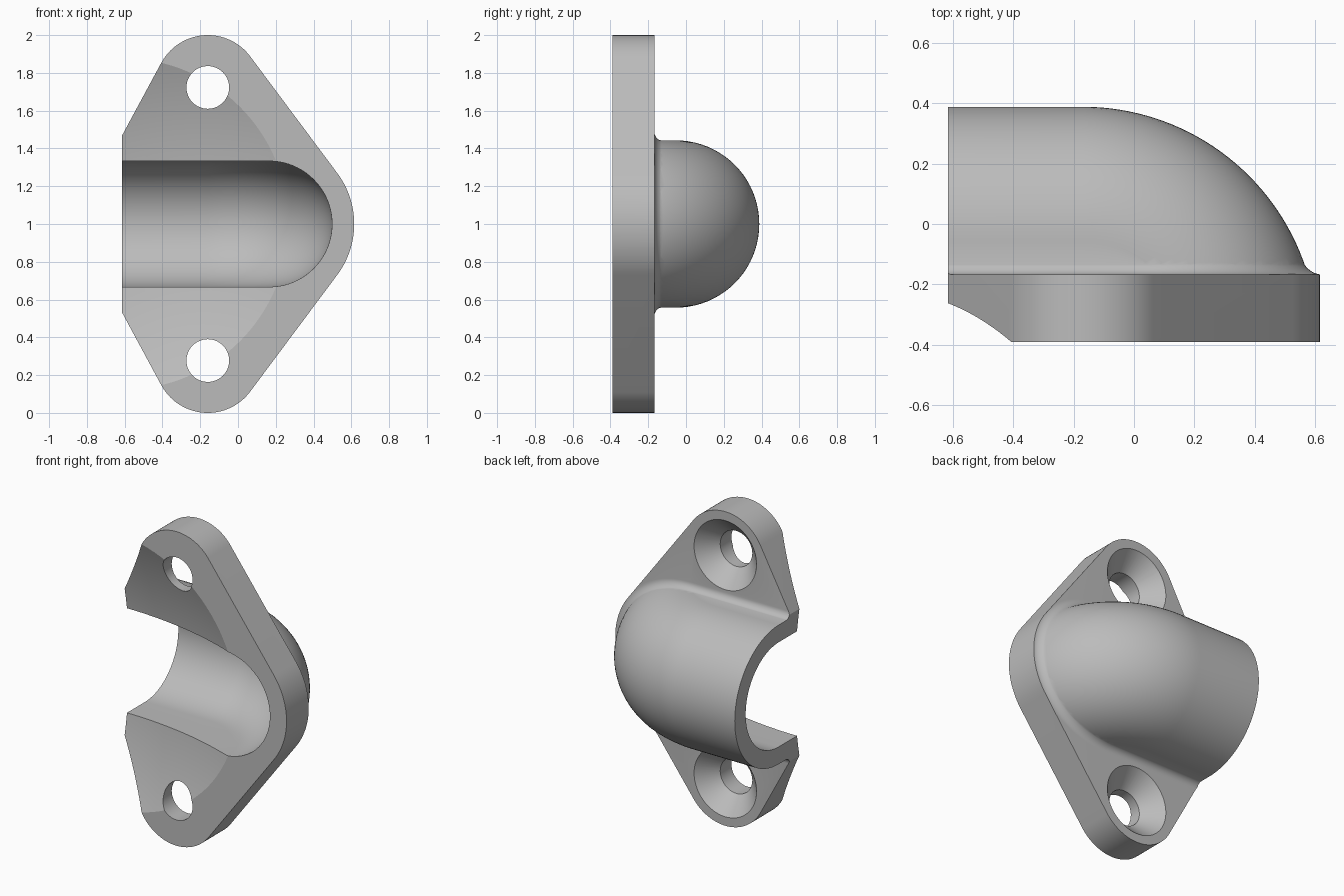
import bpy, bmesh
from math import sin, cos, sqrt, radians, pi

cube = bpy.data.objects.get("Cube")
if cube:
    bpy.data.objects.remove(cube, do_unlink=True)

# Main dimensions
LEFT, FRONT, BACK, MID = -0.615, -0.39, -0.167, 1.0
BEND_X, BEND_R = -0.17, 0.335           # elbow axis and centreline radius
OUTER, INNER, FILLET = 0.443, 0.333, 0.045
EAR_X, EAR_Z, EAR_R = -0.16, 0.72, 0.28  # ear height is measured from MID
NOSE_X, NOSE_R = 0.165, 0.45

grey = bpy.data.materials.new("plain grey")
grey.use_nodes = True
colour = (0.5, 0.5, 0.5, 1)
grey.diffuse_color = colour
grey.node_tree.nodes["Principled BSDF"].inputs["Base Color"].default_value = colour


def loft(name, loops):
    """Closed solid through equal-length loops."""
    bm = bmesh.new()
    rings = [[bm.verts.new(p) for p in loop] for loop in loops]
    n = len(rings[0])
    for a, b in zip(rings, rings[1:]):
        for i in range(n):
            j = (i + 1) % n
            bm.faces.new((a[i], a[j], b[j], b[i]))
    bm.faces.new(rings[0])
    bm.faces.new(rings[-1])
    bmesh.ops.remove_doubles(bm, verts=bm.verts, dist=1e-5)
    bmesh.ops.recalc_face_normals(bm, faces=bm.faces)
    mesh = bpy.data.meshes.new(name)
    bm.to_mesh(mesh)
    bm.free()
    mesh.materials.append(grey)
    obj = bpy.data.objects.new(name, mesh)
    bpy.context.scene.collection.objects.link(obj)
    return obj


def arc(cx, cz, r, start, end, steps):
    angles = [radians(start + (end - start) * i / steps) for i in range(steps + 1)]
    return [(cx + r * cos(a), cz + r * sin(a)) for a in angles]


def lathe(name, x, z, profile, sides=96):
    """Spin (radius, y) pairs about an axis along y."""
    return loft(name, [[(x + r * cos(2 * pi * i / sides), y, z + r * sin(2 * pi * i / sides))
                        for i in range(sides)] for r, y in profile])


def elbow(name, r, start_x, steps=40):
    """Round-topped tube that bends a quarter turn into the plate."""
    low = FRONT - 0.1
    section = arc(BEND_R, 0, r, -90, 90, steps)

    def station(x, y, along, up):
        pts = [(x + rho * along, y + rho * up, MID + z) for rho, z in section]
        return [(x, low, MID - r)] + pts + [(x, low, MID + r)]

    loops = [station(start_x, FRONT, 0, 1)]
    for i in range(steps + 1):
        a = pi / 2 * i / steps
        loops.append(station(BEND_X, FRONT, sin(a), cos(a)))
    loops.append(station(BEND_X, low, 1, 0))
    return loft(name, loops)


def combine(target, other, operation):
    mod = target.modifiers.new("join", 'BOOLEAN')
    mod.operation, mod.object, mod.solver = operation, other, 'EXACT'
    bpy.context.view_layer.update()
    graph = bpy.context.evaluated_depsgraph_get()
    mesh = bpy.data.meshes.new_from_object(target.evaluated_get(graph))
    target.modifiers.clear()
    target.data = mesh
    bpy.data.objects.remove(other, do_unlink=True)


# Oversized slab, later trimmed to the flange outline
body = loft("flanged_elbow_cover", [[(x, y, z) for x, z in ((-1, -1), (1, -1), (1, 3), (-1, 3))]
                                    for y in (FRONT - 0.05, BACK)])

# Domed elbow shell
combine(body, elbow("shell", OUTER, LEFT - 0.15), 'UNION')


# Fillet between shell and flange
def footprint(y, offset, steps=60):
    r = OUTER + offset
    pts = []
    for i in range(steps + 1):
        t = -pi / 2 + pi * i / steps
        reach = sqrt((BEND_R + r * cos(t)) ** 2 - (y - FRONT) ** 2)
        pts.append((BEND_X + reach, y, MID + r * sin(t)))
    return [(LEFT - 0.1, y, MID - r)] + pts + [(LEFT - 0.1, y, MID + r)]


loops = [footprint(BACK - 0.03, FILLET)]
for k in range(9):
    a = pi / 2 * k / 8
    loops.append(footprint(BACK + FILLET * (1 - cos(a)), FILLET * (1 - sin(a)) - 0.002))
combine(body, loft("fillet", loops), 'UNION')

# Flange outline: rounded nose, two ears, straight left end
nx, nz = -0.88, 0.475
edge_z = (nx * EAR_X + nz * EAR_Z + EAR_R - nx * LEFT) / nz
upper = arc(NOSE_X, 0, NOSE_R, 0, 36.87, 14)
upper += arc(EAR_X, EAR_Z, EAR_R, 36.87, 151.7, 36) + [(LEFT, edge_z)]
outline = upper + [(x, -z) for x, z in reversed(upper[1:])]
combine(body, loft("outline", [[(x, y, MID + z) for x, z in outline]
                               for y in (FRONT, 0.7)]), 'INTERSECT')

# Hollow channel inside the elbow
combine(body, elbow("channel", INNER, LEFT - 0.3), 'DIFFERENCE')

# Shallow spherical hollow in the front face
depth, radius = 2.1, 2.276
dish = [(q, FRONT - depth + sqrt(radius ** 2 - q * q))
        for q in [0.01] + [0.05 * i for i in range(1, 21)]]
combine(body, lathe("dish", -0.61, MID, dish + [(1.0, -0.8)], 128), 'DIFFERENCE')

# Countersunk screw holes
for side in (-1, 1):
    hole = [(0.113, -0.6), (0.113, BACK - 0.11), (0.22, BACK), (0.22, BACK + 0.02)]
    combine(body, lathe("hole", EAR_X, MID + side * 0.723, hole, 64), 'DIFFERENCE')

# Smooth curved surfaces, keep crisp edges
bpy.ops.object.select_all(action='DESELECT')
body.select_set(True)
bpy.context.view_layer.objects.active = body
bpy.ops.object.shade_smooth_by_angle(angle=radians(18))
